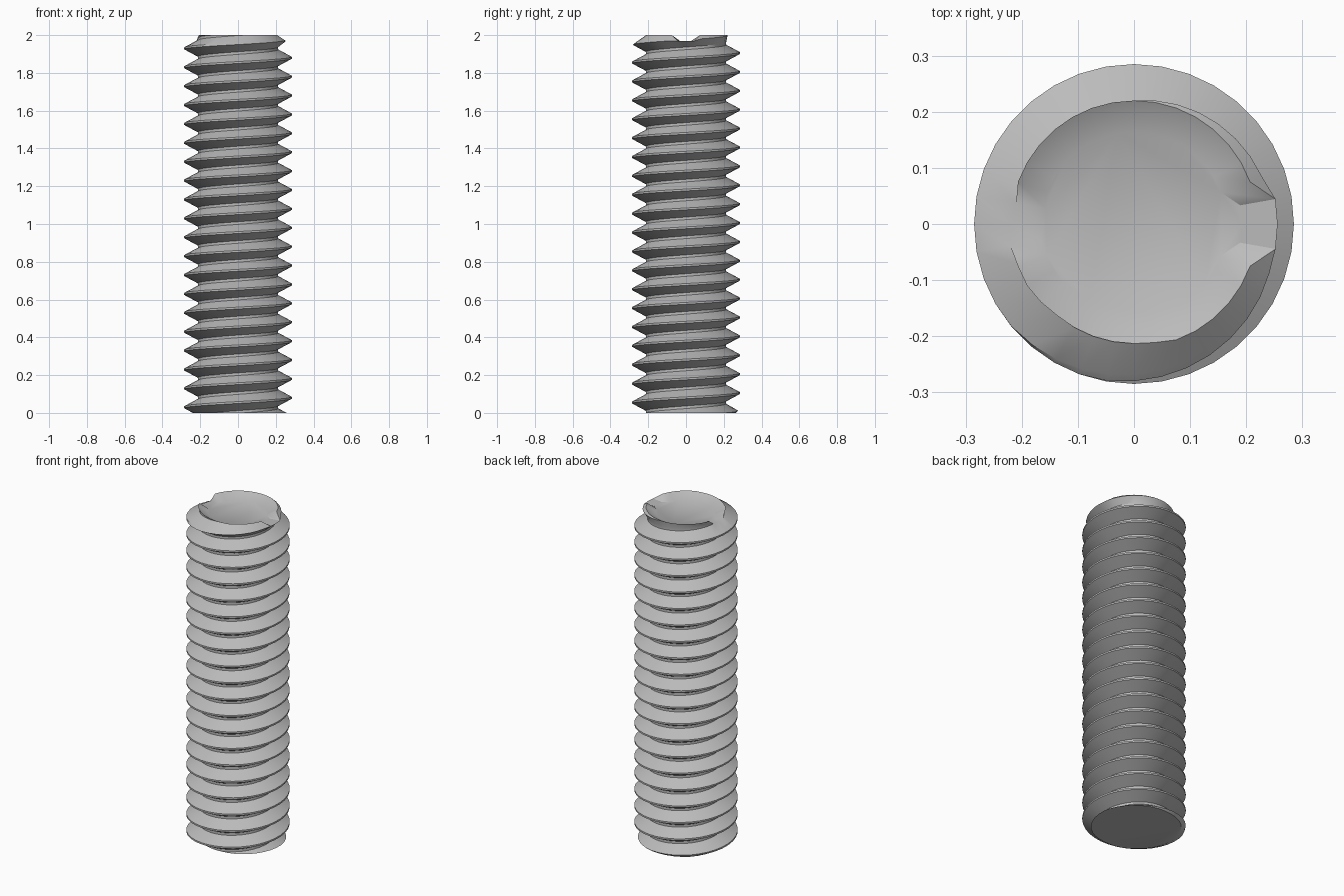
import bpy, bmesh, math

if "Cube" in bpy.data.objects:
    bpy.data.objects.remove(bpy.data.objects["Cube"], do_unlink=True)

LENGTH, PITCH, SIDES = 2.0, 0.1, 36
CREST, ROOT = 0.285, 0.213
CREST_PHASE = 0.08            # crest height on the +x side
TOP_RADIUS, BOTTOM_RADIUS = 0.22, 0.265
CAP_HEIGHT = 1.97
CREST_HALF, ROOT_START = 0.05, 0.43   # fractions of the pitch

# One turn of thread: flat crest, flank, flat root, flank
FRACTIONS = [-CREST_HALF, CREST_HALF, ROOT_START, 1 - ROOT_START]


def thread_radius(angle, z):
    """Radius of the thread at a height, with both ends chamfered."""
    frac = ((z - CREST_PHASE) / PITCH - angle / math.tau) % 1
    away = min(frac, 1 - frac)
    t = (away - CREST_HALF) / (ROOT_START - CREST_HALF)
    radius = CREST + (ROOT - CREST) * min(max(t, 0), 1)
    return min(radius, BOTTOM_RADIUS + z, TOP_RADIUS + 1.2 * (LENGTH - z))


def thread_point(angle, turn, frac):
    # the top edge dips where a shallow notch crosses from side to side
    in_notch = abs(math.sin(angle)) * TOP_RADIUS < 0.05
    top = CAP_HEIGHT if in_notch else LENGTH
    z = CREST_PHASE + PITCH * (angle / math.tau + turn + frac)
    z = min(max(z, 0), top)
    radius = thread_radius(angle, z)
    return radius * math.cos(angle), radius * math.sin(angle), z


# Helical thread surface, column by column
bm = bmesh.new()
turns = range(-3, round(LENGTH / PITCH) + 2)
columns = []
for i in range(SIDES + 1):
    angle = math.tau * i / SIDES
    columns.append([bm.verts.new(thread_point(angle, t, f))
                    for t in turns for f in FRACTIONS])
for a, b in zip(columns, columns[1:]):
    for j in range(len(a) - 1):
        bm.faces.new((a[j], b[j], b[j + 1], a[j + 1]))
bmesh.ops.remove_doubles(bm, verts=bm.verts[:], dist=0.0005)


def end_ring(at_top):
    return [e for e in bm.edges if e.is_boundary
            and (e.verts[0].co.z > LENGTH / 2) == at_top]


# Flat bottom cap
bmesh.ops.edgeloop_fill(bm, edges=end_ring(False))

# Top cap, slightly sunken inside the rim
made = bmesh.ops.extrude_edge_only(bm, edges=end_ring(True))["geom"]
inner_edges = [g for g in made if isinstance(g, bmesh.types.BMEdge)]
for v in [g for g in made if isinstance(g, bmesh.types.BMVert)]:
    v.co.x *= 0.75
    v.co.y *= 0.75
    v.co.z = CAP_HEIGHT
bmesh.ops.edgeloop_fill(bm, edges=inner_edges)
bmesh.ops.recalc_face_normals(bm, faces=bm.faces[:])

mesh = bpy.data.meshes.new("threaded_rod")
bm.to_mesh(mesh)
bm.free()
rod = bpy.data.objects.new("threaded_rod", mesh)
bpy.context.collection.objects.link(rod)

# Plain steel grey
steel = bpy.data.materials.new("steel_grey")
steel.use_nodes = True
colour = (0.5, 0.5, 0.5, 1.0)
steel.diffuse_color = colour
steel.node_tree.nodes["Principled BSDF"].inputs["Base Color"].default_value = colour
mesh.materials.append(steel)

bpy.ops.object.select_all(action="DESELECT")
rod.select_set(True)
bpy.context.view_layer.objects.active = rod
bpy.ops.object.shade_smooth_by_angle(angle=math.radians(30))
